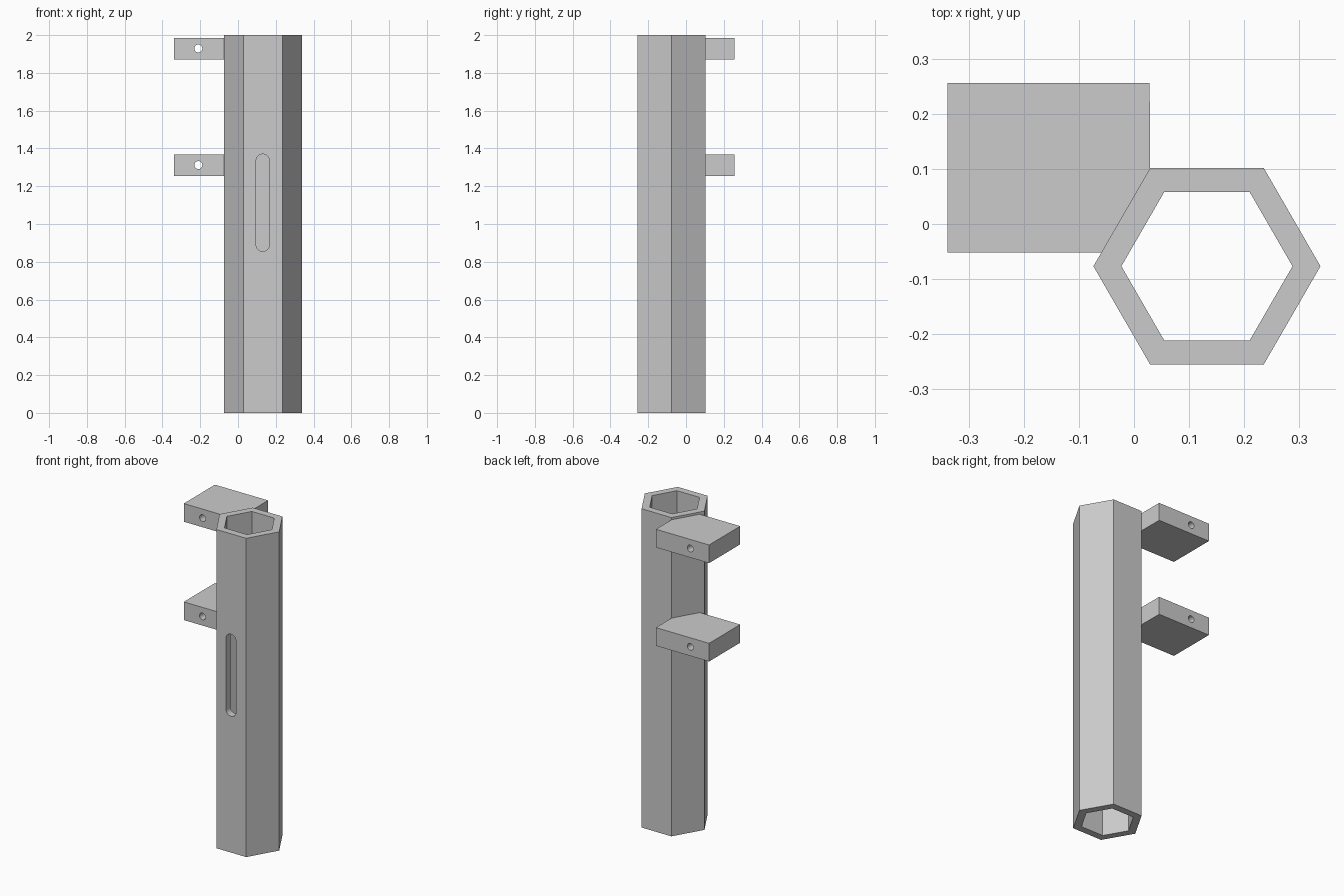
import bpy, bmesh
from math import sin, cos, pi, radians
from mathutils import Vector

if "Cube" in bpy.data.objects:
    bpy.data.objects.remove(bpy.data.objects["Cube"])

GREY = (0.6, 0.6, 0.6, 1)
grey = bpy.data.materials.new("plain grey")
grey.use_nodes = True
grey.diffuse_color = GREY
grey.node_tree.nodes["Principled BSDF"].inputs["Base Color"].default_value = GREY

CX, CY = 0.133, -0.077            # tube axis
R_OUT, R_IN, HEIGHT = 0.207, 0.156, 2.0


def ring(cx, cy, r, n, start=0.0, sweep=2 * pi, closed=True):
    steps = n if closed else n - 1
    return [(cx + r * cos(start + sweep * i / steps),
             cy + r * sin(start + sweep * i / steps)) for i in range(n)]


def prism(name, outline, to_3d, depth):
    """Extrude a 2D outline, placed by to_3d, along the depth vector."""
    bm = bmesh.new()
    face = bm.faces.new([bm.verts.new(to_3d(a, b)) for a, b in outline])
    out = bmesh.ops.extrude_face_region(bm, geom=[face], use_keep_orig=True)
    verts = [v for v in out["geom"] if isinstance(v, bmesh.types.BMVert)]
    bmesh.ops.translate(bm, verts=verts, vec=Vector(depth))
    bmesh.ops.recalc_face_normals(bm, faces=bm.faces)
    mesh = bpy.data.meshes.new(name)
    bm.to_mesh(mesh)
    bm.free()
    mesh.materials.append(grey)
    obj = bpy.data.objects.new(name, mesh)
    bpy.context.collection.objects.link(obj)
    return obj


def cut(target, cutter):
    cutter.hide_render = True
    mod = target.modifiers.new("cut", "BOOLEAN")
    mod.operation, mod.solver, mod.object = "DIFFERENCE", "EXACT", cutter
    bpy.context.view_layer.objects.active = target
    bpy.ops.object.modifier_apply(modifier=mod.name)
    bpy.data.objects.remove(cutter)


def smooth(obj):
    bpy.ops.object.select_all(action="DESELECT")
    obj.select_set(True)
    bpy.context.view_layer.objects.active = obj
    bpy.ops.object.shade_smooth_by_angle(angle=radians(30))


# Hollow hexagonal tube, open at both ends
tube = prism("hexagonal_tube", ring(CX, CY, R_OUT, 6),
             lambda a, b: (a, b, 0), (0, 0, HEIGHT))
cut(tube, prism("bore_cutter", ring(CX, CY, R_IN, 6),
                lambda a, b: (a, b, -0.1), (0, 0, HEIGHT + 0.2)))

# Round-ended slot through the front wall only
SLOT_X, SLOT_R, SLOT_LOW, SLOT_HIGH = 0.131, 0.035, 0.89, 1.335
slot = (ring(SLOT_X, SLOT_HIGH, SLOT_R, 17, 0, pi, False)
        + ring(SLOT_X, SLOT_LOW, SLOT_R, 17, pi, pi, False))
cut(tube, prism("slot_cutter", slot, lambda a, b: (a, -0.3, b), (0, 0.2, 0)))
smooth(tube)

# Two mounting brackets fitted against the rear right wall of the tube
outline = [(-0.34, -0.052), (-0.0596, -0.052), (0.0295, 0.102),
           (0.0285, 0.257), (-0.34, 0.257)]
for name, low in (("upper_bracket", 1.872), ("lower_bracket", 1.255)):
    bracket = prism(name, outline, lambda a, b: (a, b, low), (0, 0, 0.114))
    # Screw hole running front to back
    cut(bracket, prism("hole_cutter", ring(-0.21, low + 0.057, 0.021, 32),
                       lambda a, b: (a, -0.2, b), (0, 0.6, 0)))
    smooth(bracket)
